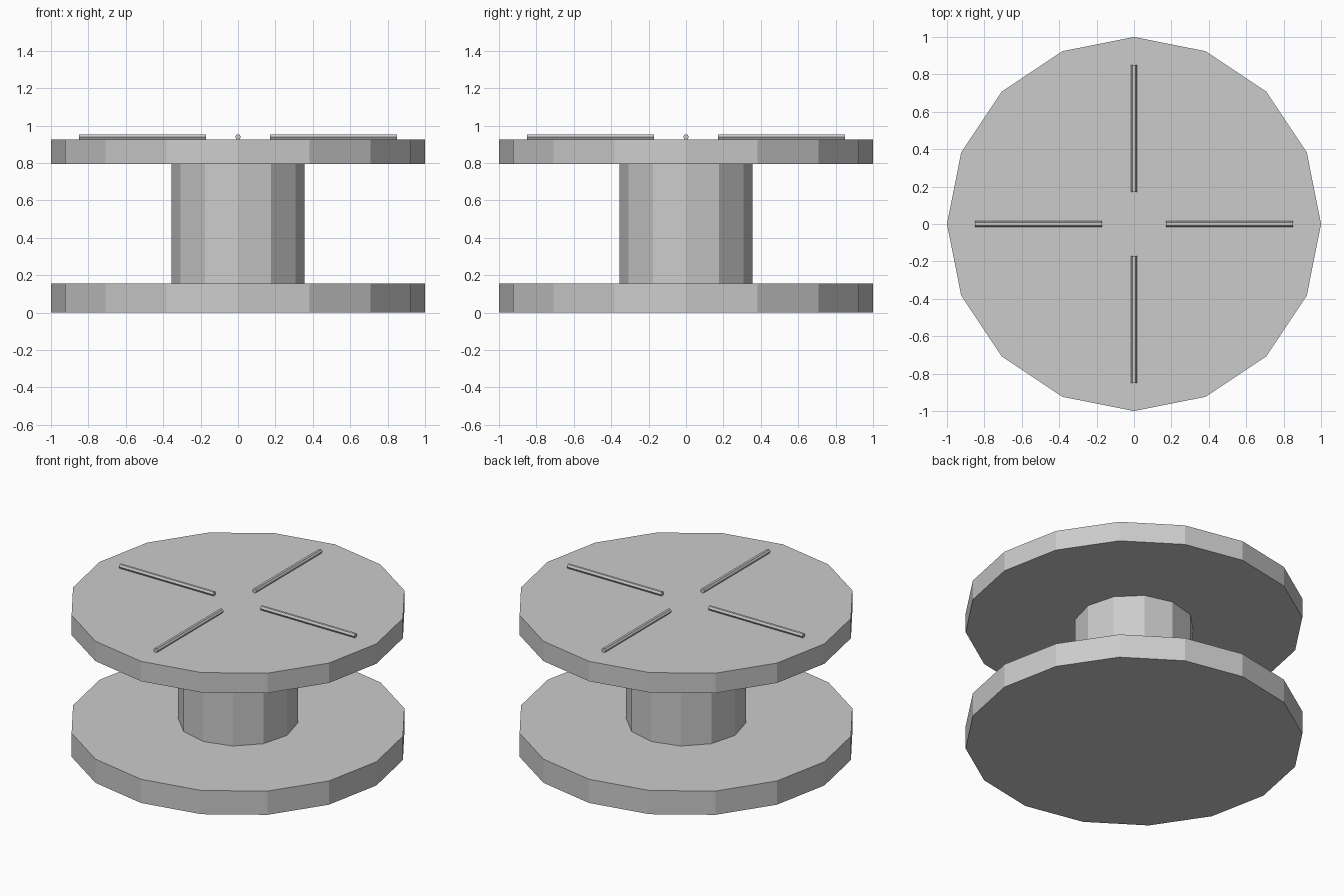
import bpy
from math import pi, cos, sin

if "Cube" in bpy.data.objects:
    bpy.data.objects.remove(bpy.data.objects["Cube"])


def cylinder(name, sides, radius, length, location, rotation=(0, 0, 0)):
    bpy.ops.mesh.primitive_cylinder_add(vertices=sides, radius=radius, depth=length,
                                        location=location, rotation=rotation)
    obj = bpy.context.object
    obj.name = name
    return obj


def upright(name, sides, radius, z0, z1):
    return cylinder(name, sides, radius, z1 - z0, (0, 0, (z0 + z1) / 2))


# Spool body: two flanges joined by a core
upright("bottom_flange", 16, 1.0, 0.0, 0.155)
upright("core", 12, 0.355, 0.155, 0.795)
upright("top_flange", 16, 1.0, 0.795, 0.925)

# Four thin hexagonal rods lying radially on the top
inner, outer = 0.17, 0.85
mid = (inner + outer) / 2
for i in range(4):
    a = i * pi / 2
    cylinder(f"top_rod_{i + 1}", 6, 0.015, outer - inner,
             (mid * cos(a), mid * sin(a), 0.939), (0, pi / 2, a))
